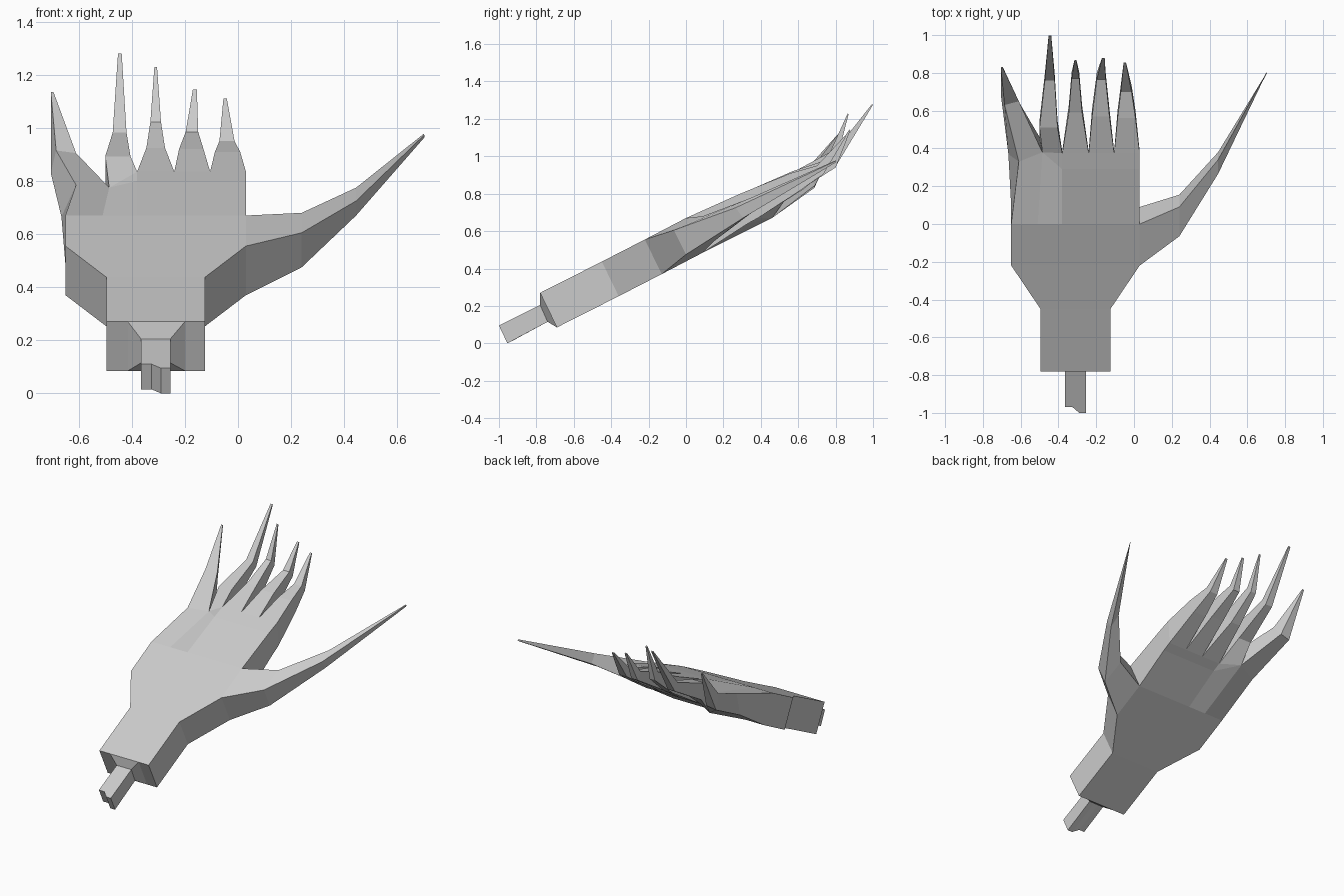
import bpy, bmesh


def ring(xl, xr, y, z, dy=0.09, dz=-0.185):
    """Four-sided section: upper edge at (y, z), lower edge offset by (dy, dz)."""
    return [(xl, y, z), (xr, y, z), (xr, y + dy, z + dz), (xl, y + dy, z + dz)]


def loft(faces, rings, start=False, end=True):
    """Skin the rings; a wall shared by two neighbouring parts cancels out."""
    polys = [[a[i], a[(i + 1) % 4], b[(i + 1) % 4], b[i]]
             for a, b in zip(rings, rings[1:]) for i in range(4)]
    if start:
        polys.append(rings[0])
    if end:
        polys.append(rings[-1])
    for poly in polys:
        poly = list(dict.fromkeys(tuple(round(c, 4) for c in p) for p in poly))
        key = frozenset(poly)
        if len(poly) < 3:
            continue
        if key in faces:
            del faces[key]
        else:
            faces[key] = poly


def make_object(name, faces):
    bm = bmesh.new()
    verts = {}
    for poly in faces.values():
        for p in poly:
            if p not in verts:
                verts[p] = bm.verts.new(p)
        bm.faces.new([verts[p] for p in poly])
    bmesh.ops.recalc_face_normals(bm, faces=bm.faces)
    mesh = bpy.data.meshes.new(name)
    bm.to_mesh(mesh)
    bm.free()
    obj = bpy.data.objects.new(name, mesh)
    bpy.context.collection.objects.link(obj)


hand = {}

# Wrist and palm
loft(hand, [ring(-0.495, -0.125, -0.78, 0.27),
            ring(-0.495, -0.125, -0.45, 0.437),
            ring(-0.65, 0.03, -0.22, 0.555),
            ring(-0.65, 0.03, 0, 0.67)], start=True, end=False)

# Thumb
loft(hand, [
    [(0.03, -0.22, 0.555), (0.03, 0, 0.67), (0.03, 0.09, 0.485), (0.03, -0.13, 0.37)],
    [(0.24, -0.065, 0.605), (0.24, 0.09, 0.68), (0.24, 0.155, 0.55), (0.24, 0, 0.475)],
    [(0.445, 0.265, 0.725), (0.445, 0.34, 0.775), (0.445, 0.38, 0.72), (0.445, 0.305, 0.67)],
    [(0.7, 0.795, 0.972), (0.7, 0.8, 0.978), (0.703, 0.803, 0.97), (0.703, 0.797, 0.965)]],
    start=True)

# Little finger
web_top, web_low = (-0.485, 0.38, 0.775), (-0.5, 0.46, 0.67)
loft(hand, [
    ring(-0.65, -0.51, 0, 0.67),
    [(-0.61, 0.33, 0.785), web_top, web_low, (-0.665, 0.37, 0.665)],
    [(-0.685, 0.63, 0.915), (-0.61, 0.65, 0.905), (-0.635, 0.69, 0.845), (-0.705, 0.685, 0.83)],
    [(-0.705, 0.827, 1.135), (-0.695, 0.827, 1.135), (-0.695, 0.832, 1.13), (-0.705, 0.832, 1.13)]])

# Four straight fingers: base edges, middle section, joint section, tip section
fingers = [
    (-0.51, -0.38, (-0.50, -0.405, 0.51, 0.893), (-0.472, -0.42, 0.76, 0.982), (-0.452, -0.438, 0.995, 1.28)),
    (-0.38, -0.24, (-0.345, -0.275, 0.59, 0.925), (-0.33, -0.29, 0.77, 1.022), (-0.315, -0.305, 0.865, 1.23)),
    (-0.24, -0.105, (-0.222, -0.13, 0.57, 0.92), (-0.197, -0.15, 0.765, 0.985), (-0.17, -0.155, 0.875, 1.145)),
    (-0.105, 0.03, (-0.087, 0.008, 0.56, 0.91), (-0.07, -0.013, 0.70, 0.95), (-0.055, -0.042, 0.85, 1.11)),
]
for i, (xl, xr, middle, joint, tip) in enumerate(fingers):
    knuckle = ring(xl, xr, 0.29, 0.80, 0.04, -0.16)
    base = ring(xl, xr, 0.375, 0.835, 0.01, -0.165)
    if i == 0:  # shares its outer edge with the little finger
        for section in (knuckle, base):
            section[0], section[3] = web_top, web_low
    loft(hand, [ring(xl, xr, 0, 0.67), knuckle, base,
                ring(*middle, 0.04, -0.1),
                ring(*joint, 0.035, -0.045),
                ring(*tip, 0.004, -0.006)])
make_object("hand", hand)

# Tapered collar at the cut wrist
collar = {}
loft(collar, [ring(-0.415, -0.20, -0.78, 0.27),
              ring(-0.365, -0.255, -0.78, 0.205, 0.04, -0.09)], end=False)
make_object("wrist_collar", collar)

# Bone stub with a broken end
bone = {}
loft(bone, [[(x, -0.78, 0.205), (x, y, 0.595 + 0.5 * y),
             (x, y + 0.045, 0.5 + 0.5 * y), (x, -0.74, 0.115)]
            for x, y in ((-0.365, -0.97), (-0.325, -0.97), (-0.29, -1.0), (-0.255, -1.0))],
     start=True)
make_object("bone_stub", bone)
